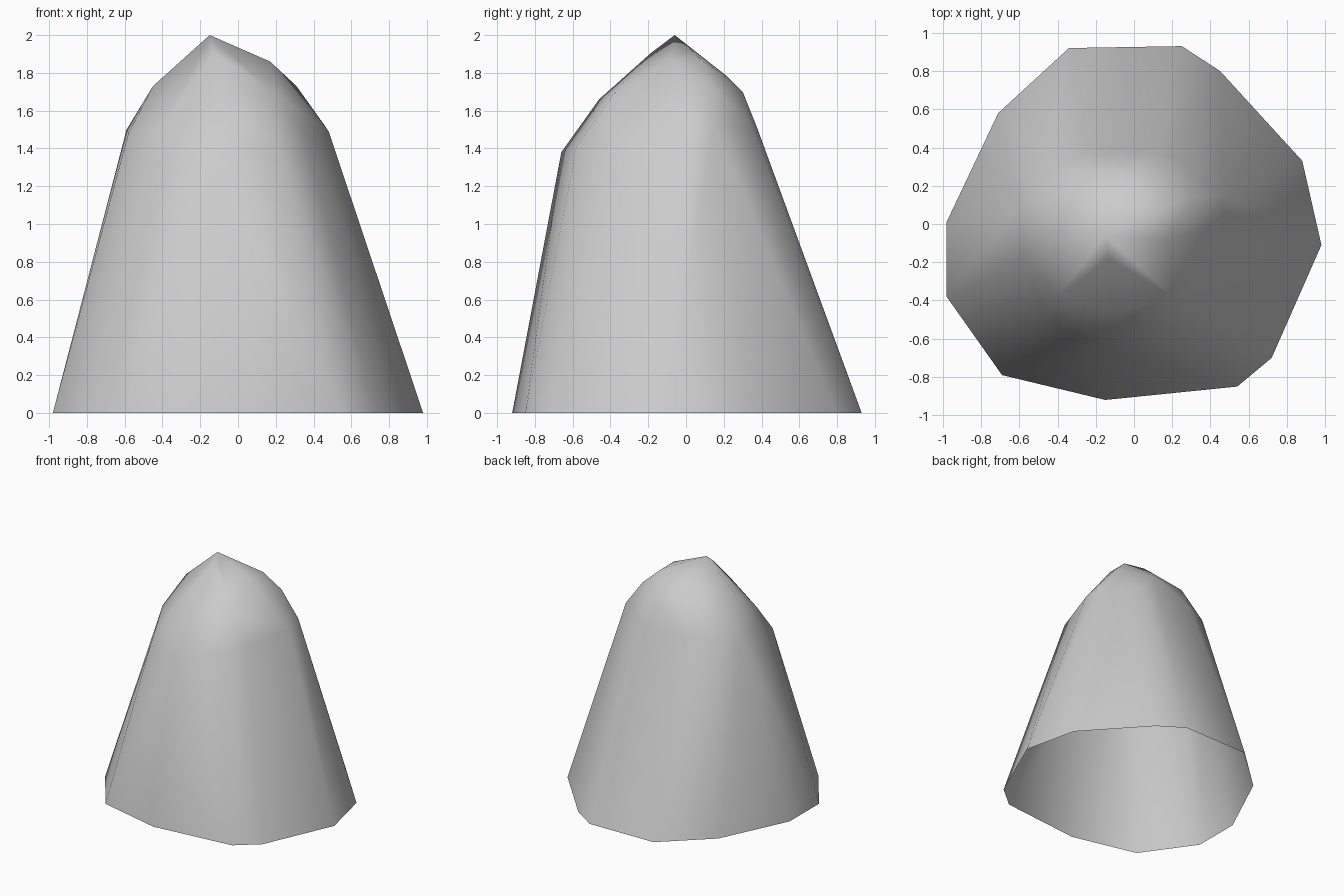
import bpy
import bmesh

cube = bpy.data.objects.get("Cube")
if cube:
    bpy.data.objects.remove(cube, do_unlink=True)

# Irregular twelve-sided footprint of the rock
footprint = [(-.98, .01), (-.98, -.38), (-.69, -.79), (-.15, -.92),
             (.54, -.85), (.72, -.7), (.98, -.11), (.88, .33),
             (.45, .8), (.25, .93), (-.34, .92), (-.71, .58)]

# Corners of the shoulder where the steep sides end
shoulder = [(-.59, .1, 1.5), (-.58, -.18, 1.48), (-.47, -.49, 1.31),
            (-.14, -.66, 1.38), (.22, -.58, 1.41), (.36, -.4, 1.46),
            (.48, 0, 1.49), (.46, .15, 1.52), (.2, .35, 1.52),
            (.08, .38, 1.5), (-.25, .37, 1.5), (-.45, .28, 1.5)]

# Corners of the sloping band above the shoulder
upper_bevel = [(-.45, -.05, 1.73), (-.4, -.38, 1.51), (-.08, -.46, 1.66),
               (.2, -.38, 1.69), (.31, .14, 1.73), (.05, .3, 1.7),
               (-.25, .27, 1.7)]

# Crown corners and the off-centre peak
crown = [(-.13, -.18, 1.91), (.17, -.08, 1.86), (.17, .09, 1.86),
         (0, .22, 1.78), (-.15, -.06, 2)]


def build_rock_mesh(name):
    """Wrap the corners in a faceted skin and leave the underside open."""
    bm = bmesh.new()
    for x, y in footprint:
        bm.verts.new((x, y, 0))
    for corner in shoulder + upper_bevel + crown:
        bm.verts.new(corner)
    bmesh.ops.convex_hull(bm, input=bm.verts[:])

    underside = [face for face in bm.faces
                 if all(vert.co.z < .01 for vert in face.verts)]
    bmesh.ops.delete(bm, geom=underside, context="FACES")
    loose = [vert for vert in bm.verts if not vert.link_faces]
    bmesh.ops.delete(bm, geom=loose, context="VERTS")

    bmesh.ops.recalc_face_normals(bm, faces=bm.faces[:])
    for face in bm.faces:
        face.smooth = True
    mesh = bpy.data.meshes.new(name)
    bm.to_mesh(mesh)
    bm.free()
    return mesh


# Plain stone colour
stone = bpy.data.materials.new("stone grey")
stone.use_nodes = True
colour = (.6, .6, .6, 1)
stone.diffuse_color = colour
stone.node_tree.nodes["Principled BSDF"].inputs["Base Color"].default_value = colour

rock = bpy.data.objects.new("rock", build_rock_mesh("rock"))
rock.data.materials.append(stone)
bpy.context.collection.objects.link(rock)
